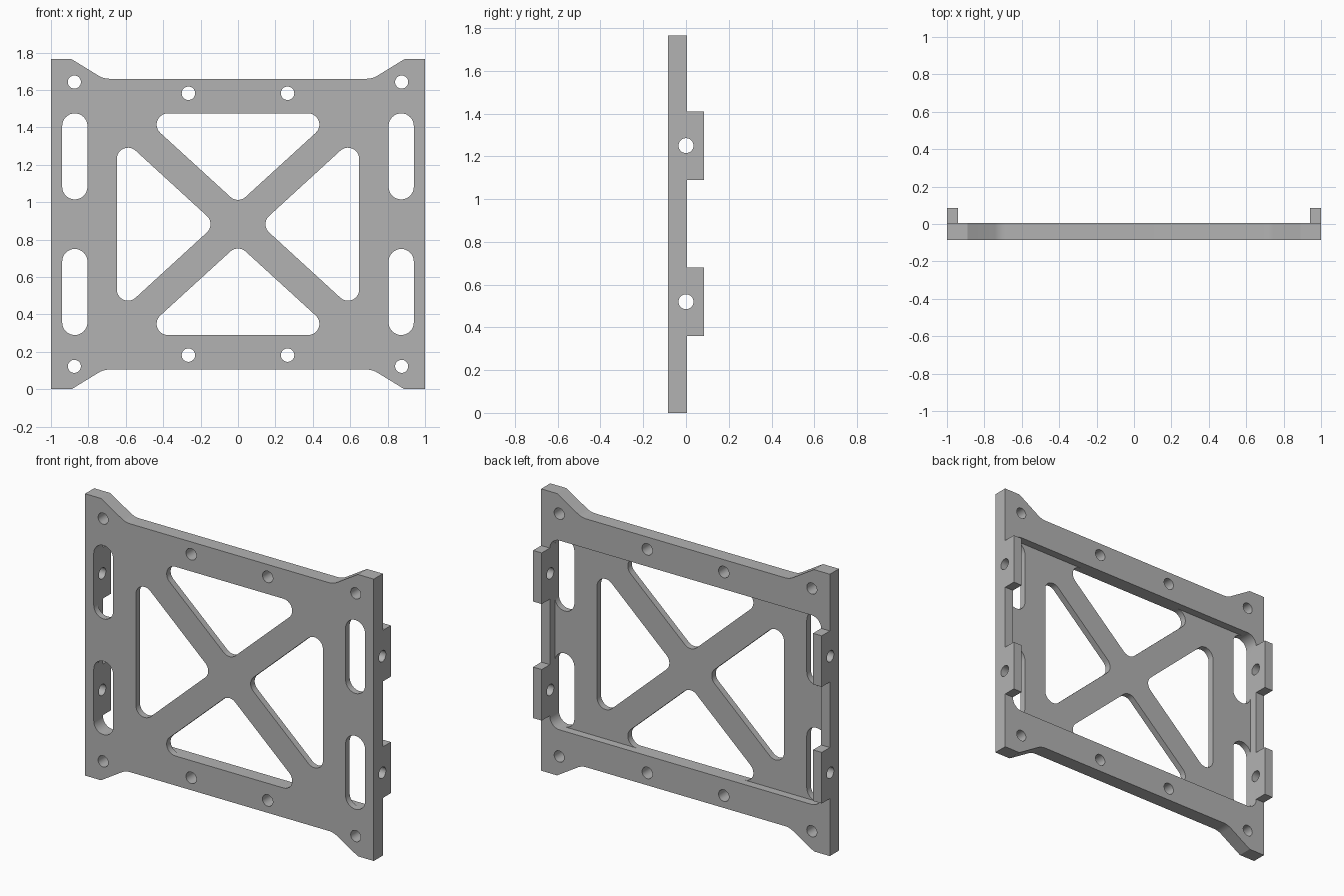
import bpy, bmesh, math
from mathutils import Vector

if "Cube" in bpy.data.objects:
    bpy.data.objects.remove(bpy.data.objects["Cube"])

FRONT, FLOOR, BACK, TAB = -0.085, -0.045, 0.005, 0.085
MID = 0.8825          # mirror height of the plate

grey = bpy.data.materials.new("plain grey")
grey.diffuse_color = (0.45, 0.45, 0.45, 1)
grey.use_nodes = True
grey.node_tree.nodes["Principled BSDF"].inputs["Base Color"].default_value = grey.diffuse_color


def prism(name, pts, lo, hi, axis='Y'):
    """Extrude a closed outline: (x, z) along Y, or (y, z) along X."""
    bm = bmesh.new()
    place = (lambda a, b: (a, lo, b)) if axis == 'Y' else (lambda a, b: (lo, a, b))
    face = bm.faces.new([bm.verts.new(place(a, b)) for a, b in pts])
    ext = bmesh.ops.extrude_face_region(bm, geom=[face])
    d = Vector((0, hi - lo, 0)) if axis == 'Y' else Vector((hi - lo, 0, 0))
    bmesh.ops.translate(bm, vec=d, verts=[v for v in ext['geom'] if isinstance(v, bmesh.types.BMVert)])
    bmesh.ops.recalc_face_normals(bm, faces=bm.faces)
    me = bpy.data.meshes.new(name)
    bm.to_mesh(me)
    bm.free()
    me.materials.append(grey)
    ob = bpy.data.objects.new(name, me)
    bpy.context.collection.objects.link(ob)
    return ob


def circle(c, r, n=32):
    return [(c[0] + r * math.cos(2 * math.pi * i / n), c[1] + r * math.sin(2 * math.pi * i / n)) for i in range(n)]


def rounded(centres, r, n=10):
    """Outline around equal circles at counter-clockwise centres."""
    out = []
    k = len(centres)
    for i in range(k):
        p, c, q = (Vector(centres[(i + j) % k]) for j in (-1, 0, 1))
        d0, d1 = c - p, q - c
        a0 = math.atan2(-d0.x, d0.y)
        a0 = math.atan2(d0.y, d0.x) - math.pi / 2
        a1 = math.atan2(d1.y, d1.x) - math.pi / 2
        sweep = (a1 - a0) % (2 * math.pi)
        out += [(c.x + r * math.cos(a0 + sweep * j / n), c.y + r * math.sin(a0 + sweep * j / n)) for j in range(n + 1)]
    return out


def box(x0, x1, z0, z1):
    return [(x0, z0), (x1, z0), (x1, z1), (x0, z1)]


def combine(target, tool, op):
    m = target.modifiers.new("cut", 'BOOLEAN')
    m.operation, m.solver, m.object = op, 'EXACT', tool
    bpy.context.view_layer.objects.active = target
    bpy.ops.object.modifier_apply(modifier=m.name)
    bpy.data.objects.remove(tool)


# Plate outline: one quarter with a filleted corner flare, mirrored
R, FX = 0.11, 0.688
quarter = [(FX + R * math.sin(math.radians(a)), 1.66 + R * (1 - math.cos(math.radians(a)))) for a in range(0, 31, 5)]
quarter += [(0.89, 1.765), (1.0, 1.765)]
top = [(-x, z) for x, z in reversed(quarter)] + quarter
outline = top + [(x, 2 * MID - z) for x, z in reversed(top)]
plate = prism("mounting_plate", outline, FRONT, BACK)

# Four side tabs
for s in (-1, 1):
    for z in (0.52, 1.25):
        tab = prism("side_tab", box(min(s * 0.94, s), max(s * 0.94, s), z - 0.16, z + 0.16), -0.03, TAB)
        combine(plate, tab, 'UNION')

# Shallow rounded pocket in the back
r = 0.0675
px, z0, z1 = 0.94 - r, 0.29 + r, 1.475 - r
combine(plate, prism("pocket", rounded([(-px, z0), (px, z0), (px, z1), (-px, z1)], r), FLOOR, 0.2), 'DIFFERENCE')

cuts = []
# Triangular windows, flipped about the centre
for s in (-1, 1):
    cuts.append([(s * x, MID + s * z) for x, z in rounded([(0, 0.19), (0.375, 0.5325), (-0.375, 0.5325)], 0.06)])
    cuts.append([(s * x, MID + s * z) for x, z in rounded([(0.207, 0), (0.588, -0.349), (0.588, 0.349)], 0.06)])
# Long slots and screw holes
for s in (-1, 1):
    for t in (-1, 1):
        cuts.append(rounded([(s * px, MID + t * 0.3625 - 0.1625), (s * px, MID + t * 0.3625 + 0.1625)], r, 16))
        cuts.append(circle((s * 0.875, MID + t * 0.76), 0.035))
        cuts.append(circle((s * 0.265, MID + t * 0.70), 0.036))
for c in cuts:
    combine(plate, prism("cutter", c, -0.3, 0.3), 'DIFFERENCE')

# Cross holes through the tabs
for z in (0.52, 1.25):
    combine(plate, prism("cutter", circle((0, z), 0.035), -1.2, 1.2, 'X'), 'DIFFERENCE')

bpy.ops.object.select_all(action='DESELECT')
plate.select_set(True)
bpy.context.view_layer.objects.active = plate
bpy.ops.object.shade_smooth_by_angle(angle=math.radians(28))
